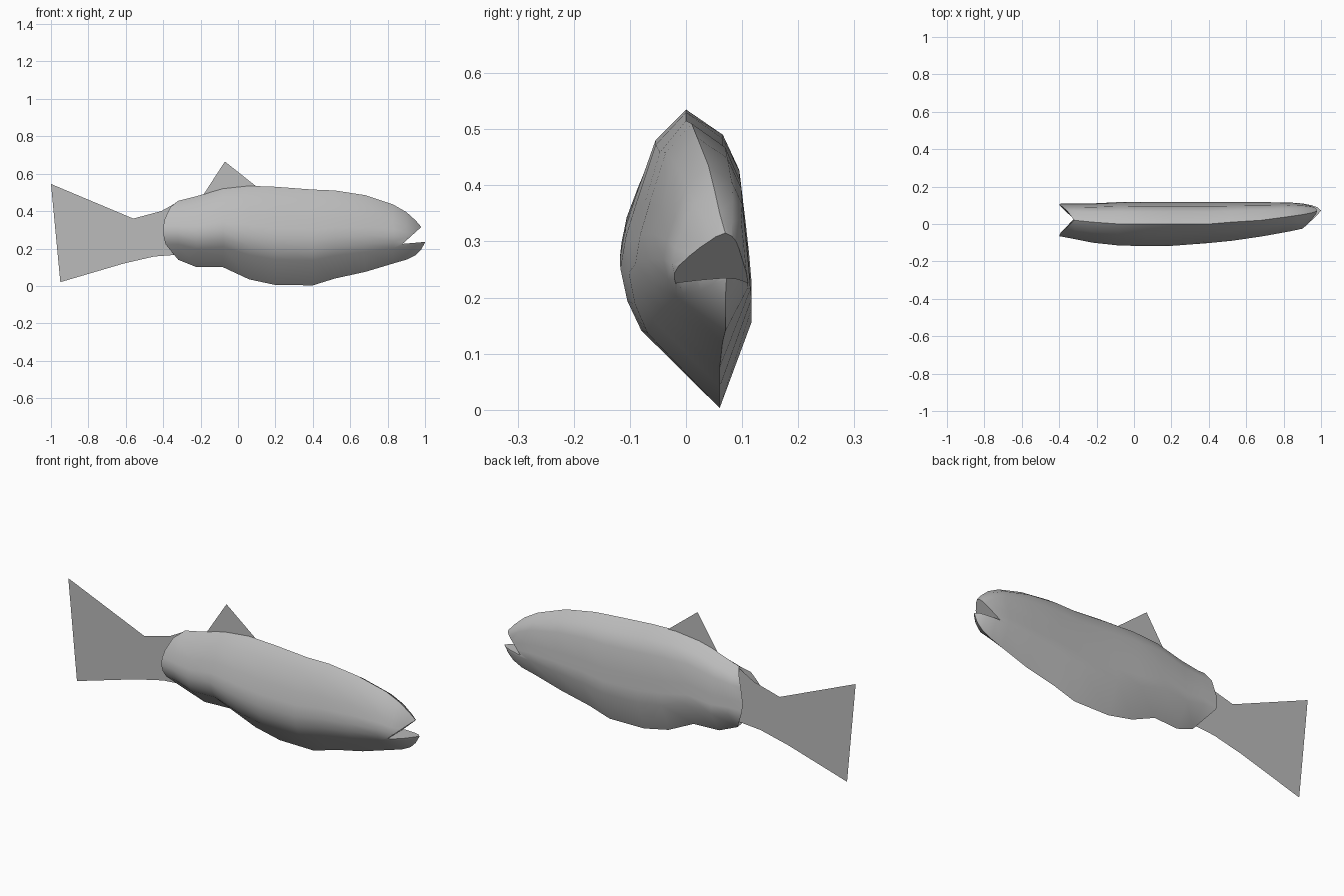
import bpy
import bmesh

old = bpy.data.objects.get("Cube")
if old:
    bpy.data.objects.remove(old, do_unlink=True)

grey = bpy.data.materials.new("plain grey")
grey.use_nodes = True
grey.diffuse_color = (0.5, 0.5, 0.5, 1)
grey.node_tree.nodes["Principled BSDF"].inputs["Base Color"].default_value = (0.5, 0.5, 0.5, 1)


def add_object(name, bm):
    mesh = bpy.data.meshes.new(name)
    bm.to_mesh(mesh)
    bm.free()
    mesh.materials.append(grey)
    obj = bpy.data.objects.new(name, mesh)
    bpy.context.collection.objects.link(obj)
    return obj


def lerp(a, b, t):
    return a + (b - a) * t


# Half sections from ridge to keel: (height fraction, width fraction)
RIGHT_SIDE = [(.89, .49), (.7, .78), (.58, .93), (.47, 1), (.36, .92), (.26, .77)]
LEFT_SIDE = [(.3, 1), (.42, .95), (.55, .89), (.78, .79), (.91, .54)]

# Body stations: x, top z, bottom z, right y, left y, ridge y, keel y
STATIONS = [
    (-.32, .455, .14, -.08, .11, .02, .03),
    (-.22, .48, .1, -.1, .11, .01, .04),
    (-.08, .52, .1, -.115, .117, 0, .05),
    (.06, .535, .035, -.118, .117, 0, .06),
    (.2, .53, .005, -.117, .117, 0, .06),
    (.4, .515, .003, -.102, .117, 0, .06),
    (.52, .51, .04, -.09, .117, .01, .06),
    (.68, .485, .075, -.067, .117, .02, .06),
    (.83, .435, .12, -.04, .115, .04, .065),
    (.9, .395, .14, -.025, .11, .05, .07),
    (.95, .35, .165, .015, .1, .06, .07),
    (.98, .315, .195, .045, .09, .07, .07),
    (1, .295, .232, .065, .08, .072, .072),
]


def section(x, top, bottom, right, left, ridge, keel):
    points = [(x, ridge, top)]
    for side, edge in ((RIGHT_SIDE, right), (LEFT_SIDE, left)):
        for f, w in side:
            y = lerp(lerp(keel, ridge, f), edge, w)
            points.append((x, y, lerp(bottom, top, f)))
        if side is RIGHT_SIDE:
            points.append((x, keel, bottom))
    return points


# Body: a loft whose tail end folds in to a vertical crease
rings = [section(*s) for s in STATIONS]
x0, top, bottom = STATIONS[0][:3]
rim, crease = [], []
for x, y, z in rings[0]:
    f = (z - bottom) / (top - bottom)
    bulge = max(0, 4 * f * (1 - f)) ** 0.7
    rim.append((x0 - .08 * bulge, y + (.015 * bulge if y < 0 else 0), z))
    crease.append((x0, lerp(.03, .02, f), z))
rings = [crease, rim] + rings

bm = bmesh.new()
loops = [[bm.verts.new(p) for p in ring] for ring in rings]
count = len(loops[0])
for a, b in zip(loops, loops[1:]):
    for i in range(count):
        j = (i + 1) % count
        bm.faces.new((a[i], a[j], b[j], b[i]))
bm.faces.new(loops[-1])
bmesh.ops.remove_doubles(bm, verts=bm.verts, dist=0.0005)
bmesh.ops.recalc_face_normals(bm, faces=bm.faces)
body = add_object("body", bm)

# Mouth: a wedge cut out of the nose
bm = bmesh.new()
wedge = [(.88, .225), (1.01, .236), (1.01, .34), (.98, .315)]
sides = [[bm.verts.new((x, y, z)) for x, z in wedge] for y in (-.3, .3)]
bm.faces.new(sides[0])
bm.faces.new(sides[1])
for i in range(len(wedge)):
    j = (i + 1) % len(wedge)
    bm.faces.new((sides[0][i], sides[0][j], sides[1][j], sides[1][i]))
bmesh.ops.recalc_face_normals(bm, faces=bm.faces)
cutter = add_object("mouth_cutter", bm)
cutter.hide_render = True

cut = body.modifiers.new("mouth", "BOOLEAN")
cut.operation = "DIFFERENCE"
cut.solver = "EXACT"
cut.object = cutter
bpy.context.view_layer.objects.active = body
body.select_set(True)
bpy.ops.object.modifier_apply(modifier=cut.name)
bpy.data.objects.remove(cutter, do_unlink=True)
bpy.ops.object.shade_smooth_by_angle(angle=0.85)


# Fins: flat single sheets
def add_fin(name, y, outline):
    bm = bmesh.new()
    bm.faces.new([bm.verts.new((x, y, z)) for x, z in outline])
    bmesh.ops.triangulate(bm, faces=bm.faces)
    return add_object(name, bm)


add_fin("dorsal_fin", .005, [(-.19, .48), (.1, .53), (-.07, .665)])
add_fin("tail_fin", .025, [(-1, .545), (-.95, .02), (-.61, .12), (-.45, .157),
                           (-.32, .167), (-.32, .45), (-.41, .4), (-.56, .36)])
